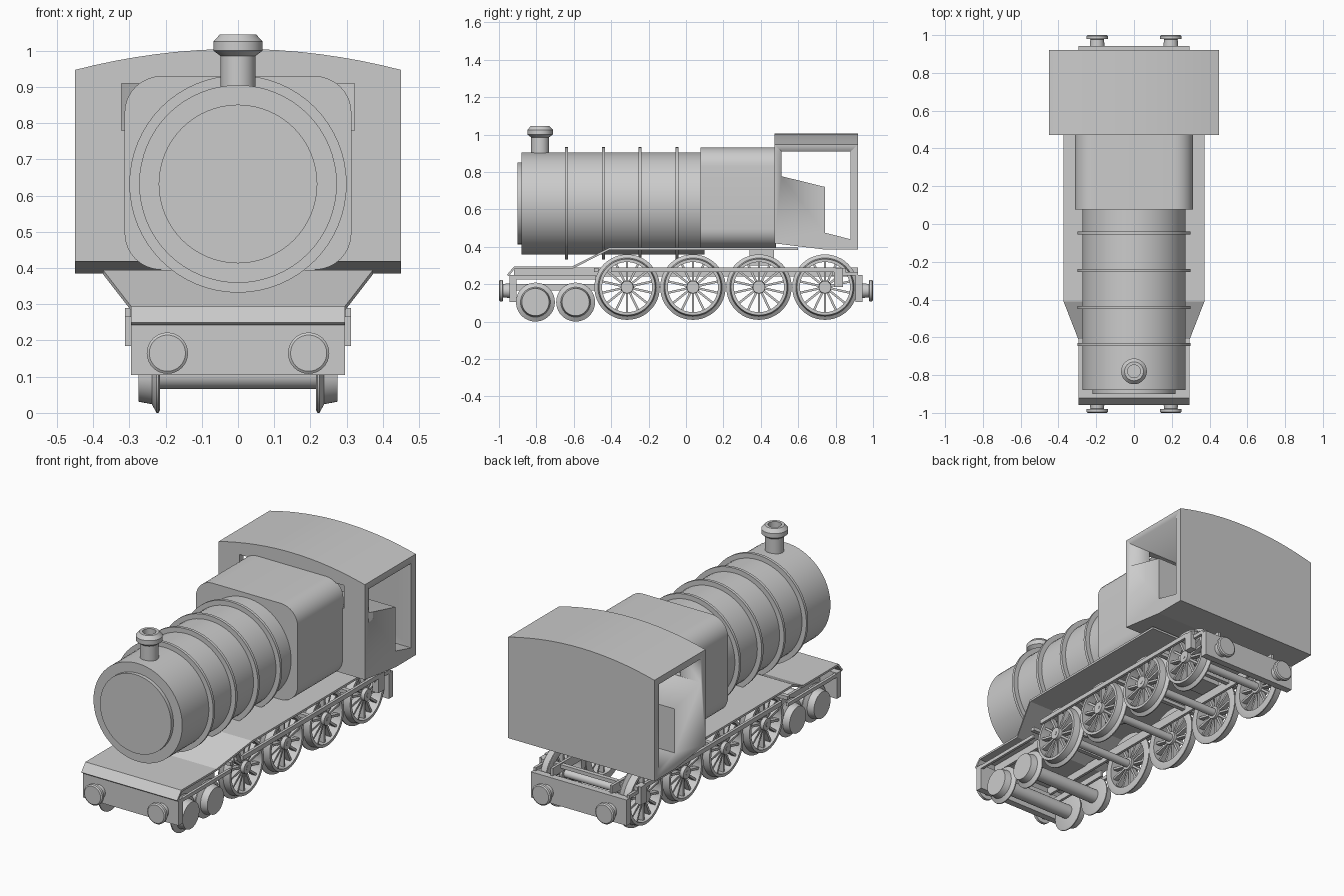
import bpy, bmesh, math
from mathutils import Vector, Matrix

if "Cube" in bpy.data.objects:
    bpy.data.objects.remove(bpy.data.objects["Cube"])

GREY = bpy.data.materials.new("light_grey")
GREY.diffuse_color = (0.6, 0.6, 0.6, 1)
GREY.use_nodes = True
GREY.node_tree.nodes["Principled BSDF"].inputs["Base Color"].default_value = GREY.diffuse_color


def finish(name, bm, smooth=True):
    bmesh.ops.remove_doubles(bm, verts=bm.verts, dist=1e-5)
    bmesh.ops.recalc_face_normals(bm, faces=bm.faces)
    me = bpy.data.meshes.new(name)
    bm.to_mesh(me)
    bm.free()
    ob = bpy.data.objects.new(name, me)
    bpy.context.collection.objects.link(ob)
    me.materials.append(GREY)
    bpy.ops.object.select_all(action='DESELECT')
    bpy.context.view_layer.objects.active = ob
    ob.select_set(True)
    if smooth:
        bpy.ops.object.shade_smooth_by_angle(angle=math.radians(30))
    return ob


def add_box(bm, x0, x1, y0, y1, z0, z1, m=Matrix()):
    c = Vector(((x0 + x1) / 2, (y0 + y1) / 2, (z0 + z1) / 2))
    s = Matrix.Diagonal((x1 - x0, y1 - y0, z1 - z0, 1))
    bmesh.ops.create_cube(bm, size=1, matrix=m @ Matrix.Translation(c) @ s)


def box(name, *b):
    bm = bmesh.new()
    add_box(bm, *b)
    return finish(name, bm, False)


def add_lathe(bm, prof, axis, centre, n=48, closed=False):
    """Revolve (distance along axis, radius) points round the x, y or z axis."""
    rings = []
    for i in range(n):
        a = 2 * math.pi * i / n
        ring = []
        for d, r in prof:
            c, s = r * math.cos(a), r * math.sin(a)
            p = {'x': (d, c, s), 'y': (c, d, s), 'z': (c, s, d)}[axis]
            ring.append(bm.verts.new(Vector(p) + Vector(centre)))
        rings.append(ring)
    m = len(prof)
    for i in range(n):
        a, b = rings[i], rings[(i + 1) % n]
        for j in range(m if closed else m - 1):
            k = (j + 1) % m
            quad = [a[j], a[k], b[k], b[j]]
            bm.faces.new(quad)


def lathe(name, prof, axis, centre, n=48):
    bm = bmesh.new()
    add_lathe(bm, prof, axis, centre, n)
    bmesh.ops.dissolve_degenerate(bm, dist=1e-5, edges=bm.edges)
    return finish(name, bm)


def extrude(name, pts, axis, a, b):
    """Extrude (y, z) points along x, or (x, z) points along y."""
    bm = bmesh.new()
    vs = [bm.verts.new((a, u, v) if axis == 'x' else (u, a, v)) for u, v in pts]
    f = bm.faces.new(vs)
    r = bmesh.ops.extrude_face_region(bm, geom=[f])
    d = (b - a, 0, 0) if axis == 'x' else (0, b - a, 0)
    bmesh.ops.translate(bm, vec=d, verts=[g for g in r['geom'] if isinstance(g, bmesh.types.BMVert)])
    return finish(name, bm)


# Boiler, smokebox door and boiler bands
BZ = 0.632
lathe("boiler", [(-0.88, 0), (-0.88, 0.273), (0.1, 0.273), (0.1, 0)], 'y', (0, 0, BZ), 64)
lathe("smokebox_door", [(-0.9, 0), (-0.9, 0.219), (-0.87, 0.219), (-0.87, 0)], 'y', (0, 0, BZ), 64)
for y in (-0.638, -0.441, -0.245, -0.048):
    lathe("boiler_band", [(y - .008, .265), (y - .008, .3), (y + .008, .3), (y + .008, .265)], 'y', (0, 0, BZ), 64)

# Chimney with hollow flared cap
lathe("chimney", [(0.87, 0.048), (0.985, 0.048), (1.0, 0.068), (1.025, 0.068), (1.045, 0.05),
                  (1.045, 0.034), (0.95, 0.034), (0.95, 0)], 'z', (0, -0.78, 0))

# Firebox with rounded corners
pts = []
for cx, cz, a0 in ((.21, .83, 0), (-.21, .83, 90), (-.21, .495, 180), (.21, .495, 270)):
    for i in range(9):
        a = math.radians(a0 + i * 90 / 8)
        pts.append((cx + 0.103 * math.cos(a), cz + 0.1 * math.sin(a)))
extrude("firebox", pts, 'y', 0.077, 0.48)
box("ash_pan", -0.19, 0.19, 0.34, 0.47, 0.3, 0.4)

# Cab: arched block, cut by side openings, front windows and sloping underside
arch = [(0.45, 0.385), (0.45, 0.947)]
arch += [(0.45 * (1 - i / 8), 1.005 - 0.058 * (1 - i / 8) ** 2) for i in range(1, 16)]
arch += [(-0.45, 0.947), (-0.45, 0.385)]
cab = extrude("cab", arch, 'y', 0.472, 0.92)
cutters = [
    extrude("side_cutter", [(.51, .91), (.88, .91), (.88, .44), (.742, .475), (.742, .72), (.51, .777)], 'x', -1, 1),
    box("window_cutter", -0.322, 0.322, 0.4, 0.6, 0.78, 0.909),
    extrude("floor_cutter", [(.4, .427), (.742, .385), (.742, .3), (.4, .3)], 'x', -1, 1)]
for c in cutters:
    c.hide_render = True
    mod = cab.modifiers.new("cut", 'BOOLEAN')
    mod.operation, mod.solver, mod.object = 'DIFFERENCE', 'EXACT', c
    bpy.context.view_layer.objects.active = cab
    bpy.ops.object.modifier_apply(modifier=mod.name)
    bpy.data.objects.remove(c)

# Running board, stepped and tapered toward the front
bm = bmesh.new()
prev = None
for y, w, z in ((-.957, .295, .25), (-.92, .295, .294), (-.61, .295, .294), (-.41, .373, .395), (.6, .373, .395)):
    row = [bm.verts.new((-w, y, z)), bm.verts.new((w, y, z))]
    if prev:
        bm.faces.new([prev[0], prev[1], row[1], row[0]])
    prev = row
board = finish("running_board", bm, False)
mod = board.modifiers.new("thickness", 'SOLIDIFY')
mod.thickness, mod.offset = 0.012, -1

# Buffer beams and buffers, both ends
for s, end in ((-1, "front"), (1, "rear")):
    y0, y1 = sorted((s * 0.905, s * 0.943))
    box(end + "_buffer_beam", -0.295, 0.295, y0, y1, 0.105, 0.248)
    for x in (-0.195, 0.195):
        lathe(end + "_buffer", [(s * .93, 0), (s * .93, .04), (s * .978, .036), (s * .98, .057),
                                (s * .995, .057), (s * 1.0, .05), (s * 1.0, 0)], 'y', (x, 0, 0.165), 32)

# Frame rails and cross members
for s in (-1, 1):
    def rail(name, xa, xb, *r):
        lo, hi = sorted((s * xa, s * xb))
        box(name, lo, hi, *r)
    rail("inner_frame", 0.175, 0.19, -0.92, 0.92, 0.24, 0.29)
    rail("outer_rail", 0.297, 0.312, -0.4, 0.8, 0.265, 0.29)
    rail("front_rail", 0.28, 0.295, -0.92, -0.48, 0.225, 0.245)
    rail("bogie_frame", 0.175, 0.19, -0.92, -0.48, 0.165, 0.2)
    rail("rear_rail", 0.28, 0.295, 0.78, 0.92, 0.245, 0.265)
    rail("rod_end", 0.276, 0.312, 0.79, 0.84, 0.185, 0.285)
for y in (-0.48, 0.2, 0.56, 0.84):
    box("cross_member", -0.297, 0.297, y - .012, y + .012, 0.265, 0.285)

# Spoked driving wheels with axles
WZ = 0.184
for y in (-0.315, 0.037, 0.39, 0.743):
    lathe("driving_axle", [(-.23, 0), (-.23, .022), (.23, .022), (.23, 0)], 'x', (0, y, WZ), 24)
    for s in (-1, 1):
        bm = bmesh.new()
        c = (0, y, WZ)
        add_lathe(bm, [(s * d, r) for d, r in ((.217, .165), (.22, .175), (.226, .175), (.238, .156), (.275, .15),
                                               (.275, .134), (.217, .134))], 'x', c, 48, True)
        add_lathe(bm, [(s * .217, .01), (s * .217, .036), (s * .28, .033), (s * .28, .01)], 'x', c, 24, True)
        add_lathe(bm, [(s * .215, .012), (s * .282, .012)], 'x', c, 12)
        bmesh.ops.holes_fill(bm, edges=[e for e in bm.edges if e.is_boundary])
        lo, hi = sorted((s * 0.232, s * 0.26))
        for i in range(14):
            m = Matrix.Translation(c) @ Matrix.Rotation(2 * math.pi * i / 14, 4, 'X')
            add_box(bm, lo, hi, -0.006, 0.006, 0.03, 0.138, m)
        finish("driving_wheel", bm)

# Solid leading wheels with axles
for y in (-0.805, -0.59):
    lathe("leading_axle", [(-.23, 0), (-.23, .038), (.23, .038), (.23, 0)], 'x', (0, y, 0.104), 32)
    for s in (-1, 1):
        lathe("leading_wheel", [(s * d, r) for d, r in ((.215, 0), (.215, .095), (.219, .104), (.225, .104), (.238, .08),
                                                        (.275, .073), (.275, 0))], 'x', (0, y, 0.104), 40)
